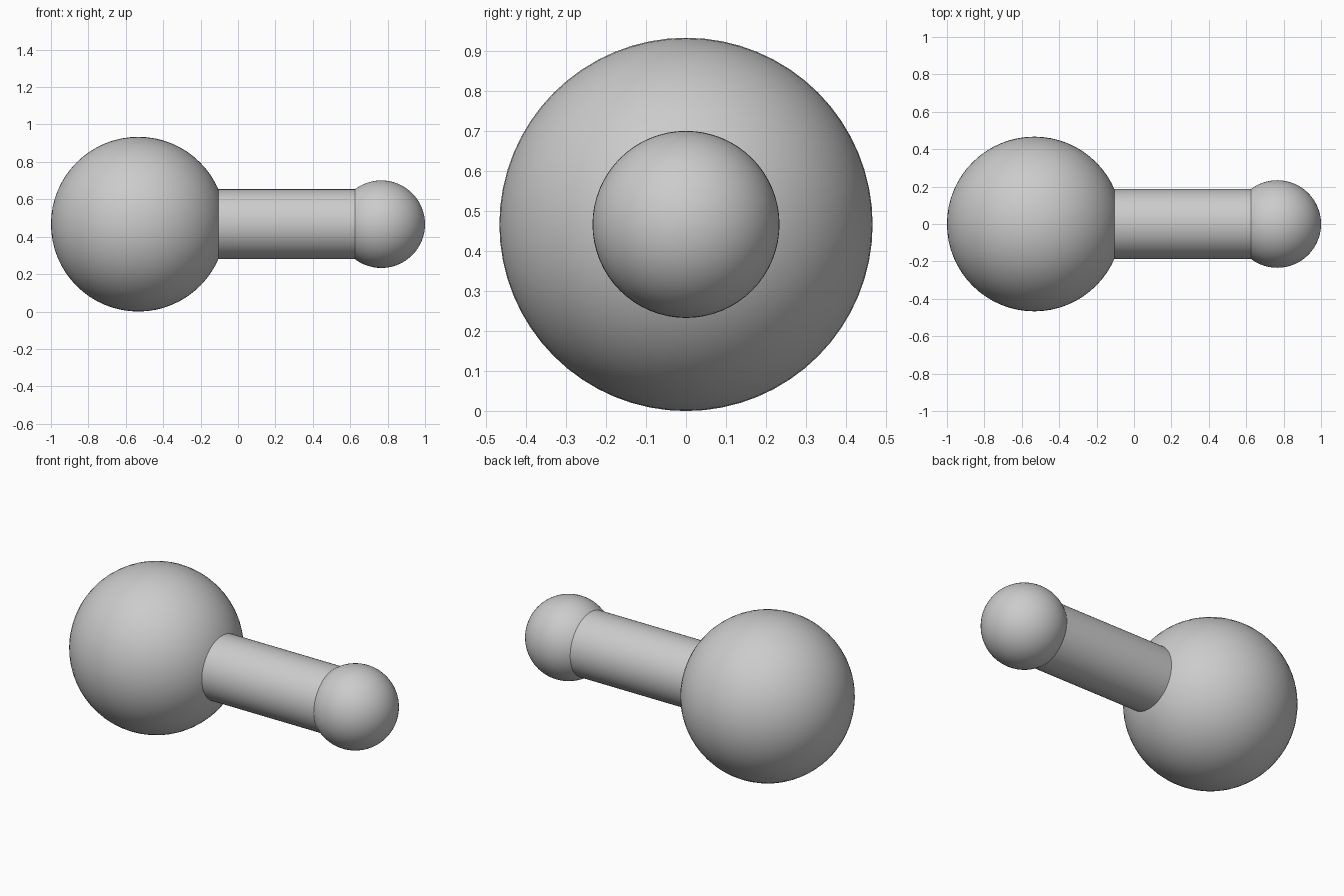
import bpy
import math

if "Cube" in bpy.data.objects:
    bpy.data.objects.remove(bpy.data.objects["Cube"])

AXIS_Z = 0.467
ALONG_X = (0, math.pi / 2, 0)


def smooth(obj, name):
    obj.name = name
    bpy.ops.object.shade_smooth_by_angle(angle=math.radians(30))


def ball(name, x, radius):
    bpy.ops.mesh.primitive_uv_sphere_add(
        segments=64, ring_count=32, radius=radius,
        location=(x, 0, AXIS_Z), rotation=ALONG_X)
    smooth(bpy.context.object, name)


def rod(name, x0, x1, radius):
    bpy.ops.mesh.primitive_cylinder_add(
        vertices=64, radius=radius, depth=x1 - x0,
        location=((x0 + x1) / 2, 0, AXIS_Z), rotation=ALONG_X)
    smooth(bpy.context.object, name)


# Large and small end balls
ball("large_ball", -0.533, 0.467)
ball("small_ball", 0.766, 0.234)

# Connecting bar, its ends sunk into both balls
rod("connecting_bar", -0.15, 0.67, 0.187)
